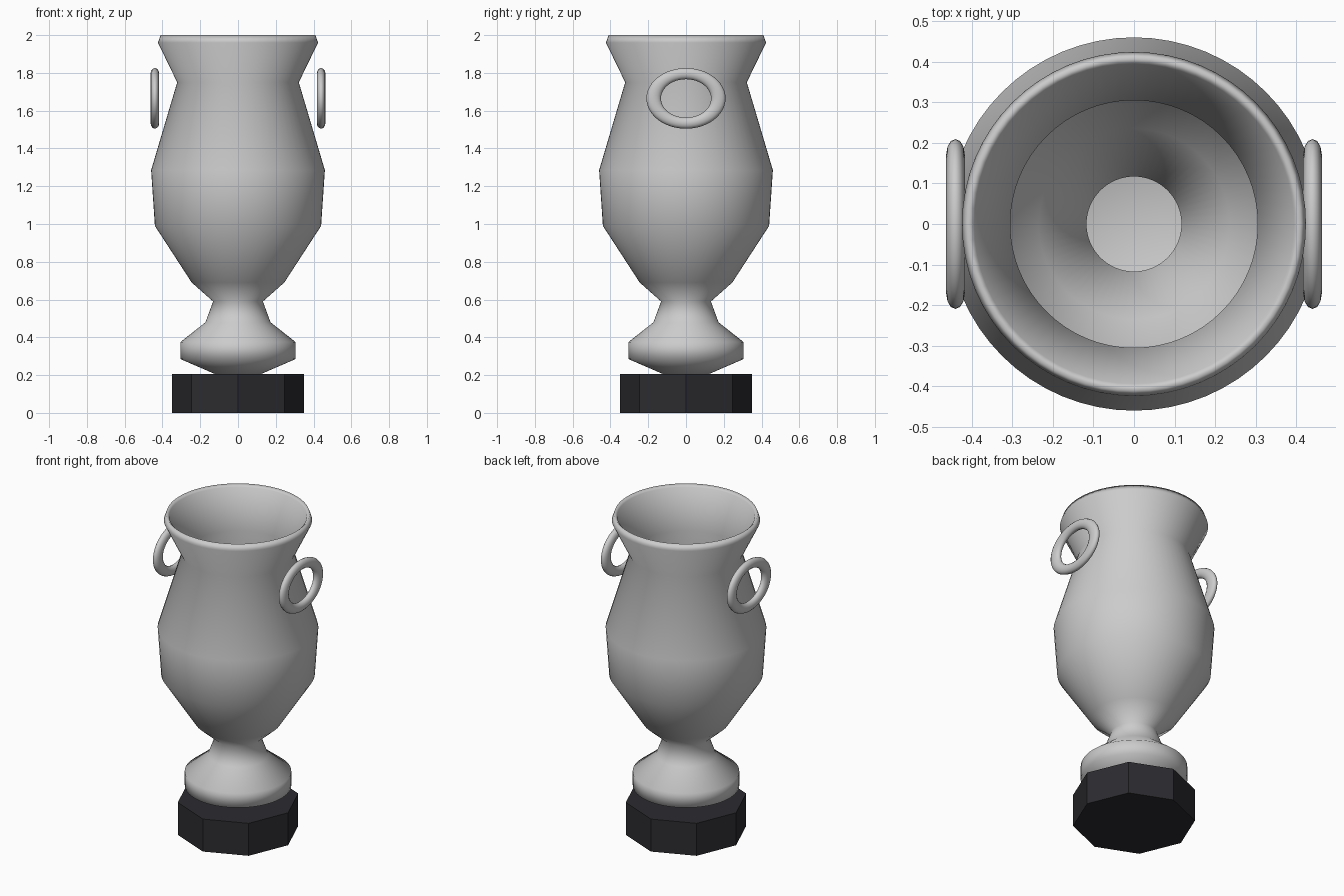
import bpy, bmesh, math

if "Cube" in bpy.data.objects:
    bpy.data.objects.remove(bpy.data.objects["Cube"])

# Cup profile (radius, height): outer wall upward, over the rim, inner wall downward
OUTER = [(0, 0.20), (0.12, 0.205), (0.305, 0.285), (0.305, 0.375), (0.172, 0.48),
         (0.132, 0.59), (0.245, 0.69), (0.44, 0.99), (0.46, 1.285), (0.322, 1.75),
         (0.424, 1.96), (0.41, 2.0)]
INNER = [(0.394, 1.985), (0.305, 1.75), (0.444, 1.28), (0.425, 0.995), (0.235, 0.705),
         (0.117, 0.593), (0.155, 0.475), (0.289, 0.365), (0.289, 0.296),
         (0.115, 0.222), (0, 0.218)]


def lathe(name, profile, steps=64):
    bm = bmesh.new()
    verts = [bm.verts.new((r, 0, z)) for r, z in profile]
    edges = [bm.edges.new(pair) for pair in zip(verts, verts[1:])]
    bmesh.ops.spin(bm, geom=verts + edges, cent=(0, 0, 0), axis=(0, 0, 1),
                   angle=math.tau, steps=steps)
    bmesh.ops.remove_doubles(bm, verts=bm.verts, dist=1e-5)
    bmesh.ops.recalc_face_normals(bm, faces=bm.faces)
    mesh = bpy.data.meshes.new(name)
    bm.to_mesh(mesh)
    bm.free()
    mesh.shade_smooth()
    obj = bpy.data.objects.new(name, mesh)
    bpy.context.collection.objects.link(obj)
    return obj


# Hollow cup with stem and foot
lathe("cup", OUTER + INNER)

# Oval ring handles, one on each side
for side, label in ((-1, "left"), (1, "right")):
    bpy.ops.mesh.primitive_torus_add(major_radius=1, minor_radius=0.225,
                                     major_segments=48, minor_segments=12,
                                     location=(side * 0.44, 0, 1.665),
                                     rotation=(0, math.pi / 2, 0))
    handle = bpy.context.object
    handle.name = label + "_handle"
    handle.scale = (0.131, 0.171, 0.102)
    handle.data.shade_smooth()

# Octagonal dark plinth with corners on the axes
bpy.ops.mesh.primitive_cylinder_add(vertices=8, radius=0.35, depth=0.205,
                                    location=(0, 0, 0.1025))
plinth = bpy.context.object
plinth.name = "plinth"
dark = bpy.data.materials.new("dark_plinth")
dark.diffuse_color = (0.025, 0.025, 0.03, 1)
dark.use_nodes = True
dark.node_tree.nodes["Principled BSDF"].inputs["Base Color"].default_value = dark.diffuse_color
plinth.data.materials.append(dark)
